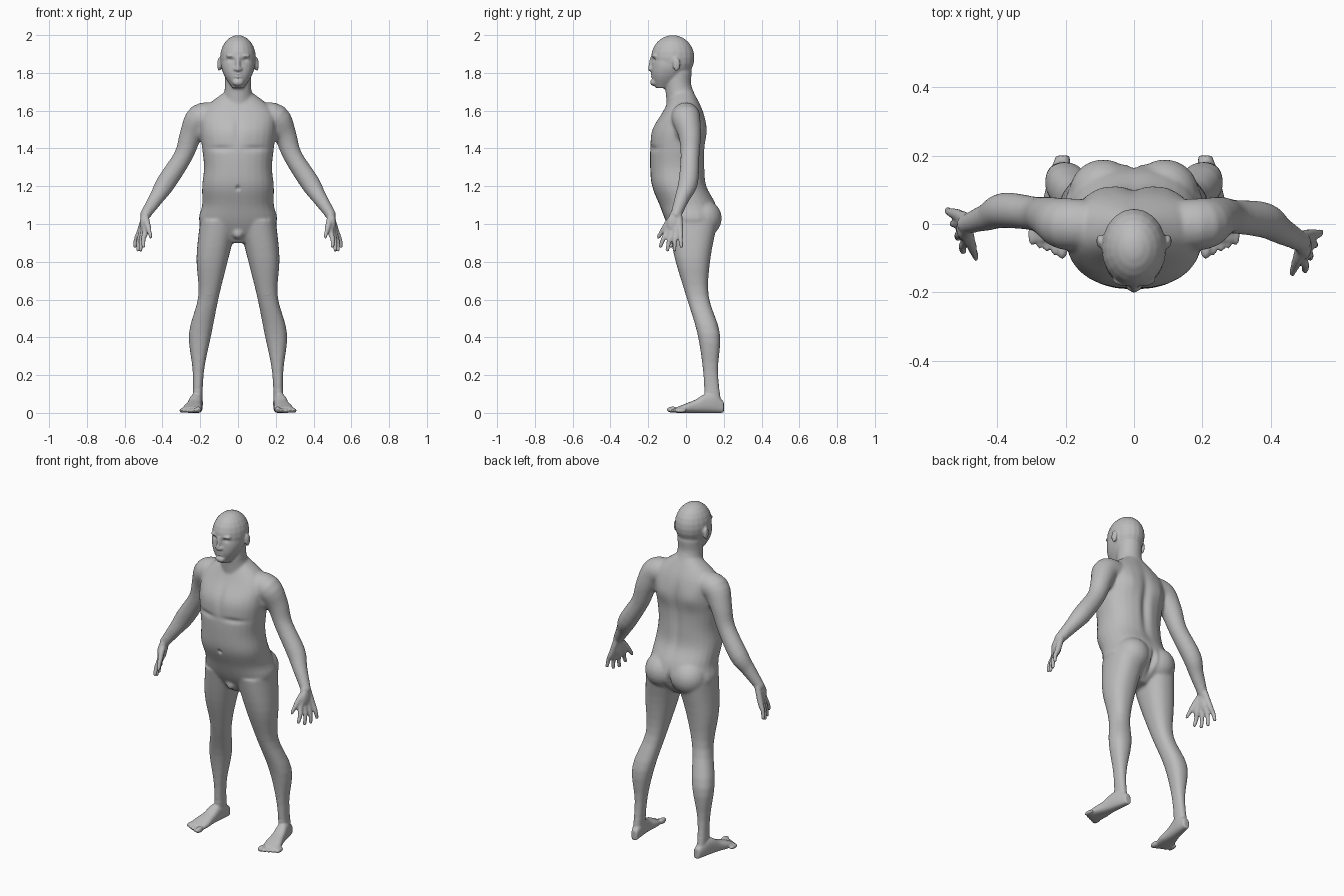
import bpy, bmesh, math
from mathutils import Vector, Matrix

cube = bpy.data.objects.get("Cube")
if cube:
    bpy.data.objects.remove(cube, do_unlink=True)

bm = bmesh.new()
SIDES = 28


def spline(rows, steps=4):
    """Catmull-Rom interpolation of rows of any width."""
    result = []
    for index in range(len(rows) - 1):
        before, start = rows[max(index - 1, 0)], rows[index]
        end, after = rows[index + 1], rows[min(index + 2, len(rows) - 1)]
        for step in range(steps):
            t = step / steps
            result.append([
                b + t * (c - a + t * (2 * a - 5 * b + 4 * c - d + t * (3 * b - a - 3 * c + d))) / 2
                for a, b, c, d in zip(before, start, end, after)])
    return result + [list(rows[-1])]


def ring(center, u, v, power=2):
    """Superellipse of points around a centre with half axes u and v."""
    points = []
    for index in range(SIDES):
        angle = math.tau * index / SIDES
        cosine, sine = math.cos(angle), math.sin(angle)
        points.append(Vector(center)
                      + Vector(u) * math.copysign(abs(cosine) ** (2 / power), cosine)
                      + Vector(v) * math.copysign(abs(sine) ** (2 / power), sine))
    return points


def loft(rings):
    """Closed skin through a list of rings."""
    loops = [[bm.verts.new(point) for point in points] for points in rings]
    for lower, upper in zip(loops, loops[1:]):
        for index in range(SIDES):
            following = (index + 1) % SIDES
            bm.faces.new((lower[index], lower[following], upper[following], upper[index]))
    bm.faces.new(loops[0])
    bm.faces.new(loops[-1])


def column(base, spacing, left, right, front, back):
    """Upright loft through evenly spaced levels, given the four outlines."""
    levels = [base + spacing * index for index in range(len(front))]
    loft([ring(((l + r) / 2, (f + b) / 2, z), ((r - l) / 2, 0, 0), (0, (b - f) / 2, 0), 2.3)
          for z, l, r, f, b in spline(list(zip(levels, left, right, front, back)))])


def ball(center, radii):
    matrix = Matrix.Translation(center) @ Matrix.Diagonal((*radii, 1))
    bmesh.ops.create_uvsphere(bm, u_segments=20, v_segments=12, radius=1, matrix=matrix)


def limb(path):
    """Round tube with rounded ends along rows of x, y, z, radius."""
    rows = spline(path)
    points = [Vector(row[:3]) for row in rows]
    rings = []
    for index, (point, row) in enumerate(zip(points, rows)):
        ahead = points[min(index + 1, len(points) - 1)]
        tangent = (ahead - points[max(index - 1, 0)]).normalized()
        across = tangent.cross(Vector((0, 1, 0))).normalized()
        rings.append(ring(point, across * row[3], tangent.cross(across) * row[3]))
    loft(rings)
    for row in (rows[0], rows[-1]):
        ball(row[:3], [row[3]] * 3)


def mirrored(half_widths):
    """Left and right outlines of a symmetric column."""
    return [-w for w in half_widths], half_widths


# Torso, from crotch to neck
column(.9, .1, *mirrored([.05, .2, .19, .19, .18, .19, .2, .19, .07]),
       front=[-.04, -.1, -.14, -.18, -.19, -.19, -.18, -.12, -.07],
       back=[.08, .17, .16, .11, .1, .1, .11, .09, .04])
ball((0, -.06, .95), (.03, .03, .03))

# Neck
limb([(0, -.01, 1.6, .09), (0, -.04, 1.72, .07), (0, -.04, 1.8, .07)])

# Head: round skull over a tapering jaw
ball((0, -.07, 1.88), (.095, .115, .12))
column(1.72, .06, *mirrored([.03, .07, .09, .08]),
       front=[-.16, -.18, -.18, -.17], back=[-.08, -.02, .02, 0])

# Nose, lips and chin
limb([(0, -.18, 1.88, .01), (0, -.19, 1.82, .012)])
for z in (1.78, 1.793):
    ball((0, -.175, z), (.026, .012, .007))
ball((0, -.17, 1.75), (.03, .02, .02))

for side in (-1, 1):
    # Ears, nostrils and brows
    ball((side * .1, -.05, 1.845), (.01, .02, .036))
    ball((side * .012, -.185, 1.82), (.01, .01, .01))
    ball((side * .034, -.165, 1.89), (.03, .016, .01))

    # Buttocks
    ball((side * .09, .09, 1.03), (.1, .1, .1))

    # Legs, from the floor to the hip
    outer = [.24, .24, .26, .21, .22, .2]
    inner = [.19, .18, .14, .1, .05, 0]
    column(.02, .2, [side * x for x in outer], [side * x for x in inner],
           front=[.1, .09, .06, 0, -.06, -.1], back=[.19, .17, .18, .12, .13, .17])

    # Feet splay outward from heel to toes
    widths = [.02, .03, .035, .04, .05, .05]
    heights = [.06, .1, .1, .07, .05, .03]
    lengths = [.2 - .05 * index for index in range(len(widths))]
    loft([ring((side * (.24 - .16 * y), y, h / 2), (side * w, 0, 0), (0, 0, h / 2), 2.5)
          for y, w, h in spline(list(zip(lengths, widths, heights)))])
    for toe in range(5):
        size = .012 if toe else .017
        ball((side * (.21 + .022 * toe), .01 * toe - .07, size), (size, .033, size))

    def reach(path):
        """Place an arm path on this side; the left arm swings further forward."""
        swing = .22 if side > 0 else 0
        return [(side * x, y - swing * max(x - .25, 0), z, r) for x, y, z, r in path]

    # Arms and the muscle below each shoulder
    limb(reach([(.12, 0, 1.57, .07), (.2, 0, 1.56, .076), (.25, .02, 1.47, .06),
                (.29, .03, 1.36, .05), (.38, .04, 1.22, .052), (.43, .02, 1.14, .04),
                (.49, 0, 1.05, .028)]))
    ball((side * .18, -.01, 1.5), (.05, .06, .07))

    # Fingers run from the wrist through the knuckle to a spread tip
    for finger in range(4):
        spread = finger - 1.5
        knuckle = Vector((.49 + .01 * finger, .026 * spread - .01, .96))
        tip = Vector((.5 + .015 * finger, .04 * spread - .02, .86 + .01 * spread ** 2))
        middle = (knuckle + tip) / 2 + Vector((.006, 0, 0))
        limb(reach([(.49, .01 * spread, 1.05, .018), (*knuckle, .016),
                    (*middle, .012), (*tip, .01)]))

    # Thumb and palm
    limb(reach([(.49, -.01, 1.04, .018), (.48, -.05, 1, .016), (.46, -.1, .93, .01)]))
    palm = reach([(.5, -.01, 1, 0)])[0]
    ball(palm[:3], (.02, .038, .055))

bmesh.ops.recalc_face_normals(bm, faces=bm.faces)
mesh = bpy.data.meshes.new("body")
bm.to_mesh(mesh)
bm.free()
body = bpy.data.objects.new("body", mesh)
bpy.context.collection.objects.link(body)
bpy.context.view_layer.objects.active = body
body.select_set(True)


def modify(kind, **settings):
    modifier = body.modifiers.new(kind.lower(), kind)
    for key, value in settings.items():
        setattr(modifier, key, value)
    bpy.ops.object.modifier_apply(modifier=modifier.name)


# Fuse the parts into one skin and soften the joints
modify('REMESH', mode='VOXEL', voxel_size=.006)
joints = body.vertex_groups.new(name="joints")
joints.add([v.index for v in body.data.vertices
            if .12 < v.co.z < 1.72 and abs(v.co.x) < .46], 1, 'REPLACE')
modify('SMOOTH', factor=.5, iterations=3)
modify('SMOOTH', factor=.5, iterations=18, vertex_group="joints")

# Soft hollows and swellings: x, z, reach across, reach up, push toward the back
front_relief = {
    "eye sockets": (.036, 1.87, .016, .01, .01),
    "mouth": (0, 1.787, .02, .003, .005),
    "navel": (0, 1.19, .01, .012, .012),
    "breastbone": (0, 1.5, .02, .07, .008),
    "chest crease": (.09, 1.4, .06, .015, .008),
    "knees": (.16, .58, .03, .03, -.008)}
back_relief = {
    "spine": (0, 1.38, .025, .18, -.016),
    "shoulder blades": (.1, 1.5, .05, .06, .008),
    "buttock cleft": (0, 1, .014, .05, -.025)}
for vertex in body.data.vertices:
    place = vertex.co
    relief = front_relief if place.y < 0 else back_relief
    for x, z, across, up, push in relief.values():
        distance = math.hypot((abs(place.x) - x) / across, (place.z - z) / up)
        place.y += push * math.exp(-distance ** 2)

skin = bpy.data.materials.new("plain grey")
skin.use_nodes = True
grey = (.5, .5, .5, 1)
skin.diffuse_color = grey
skin.node_tree.nodes["Principled BSDF"].inputs["Base Color"].default_value = grey
body.data.materials.append(skin)
bpy.ops.object.shade_smooth()
